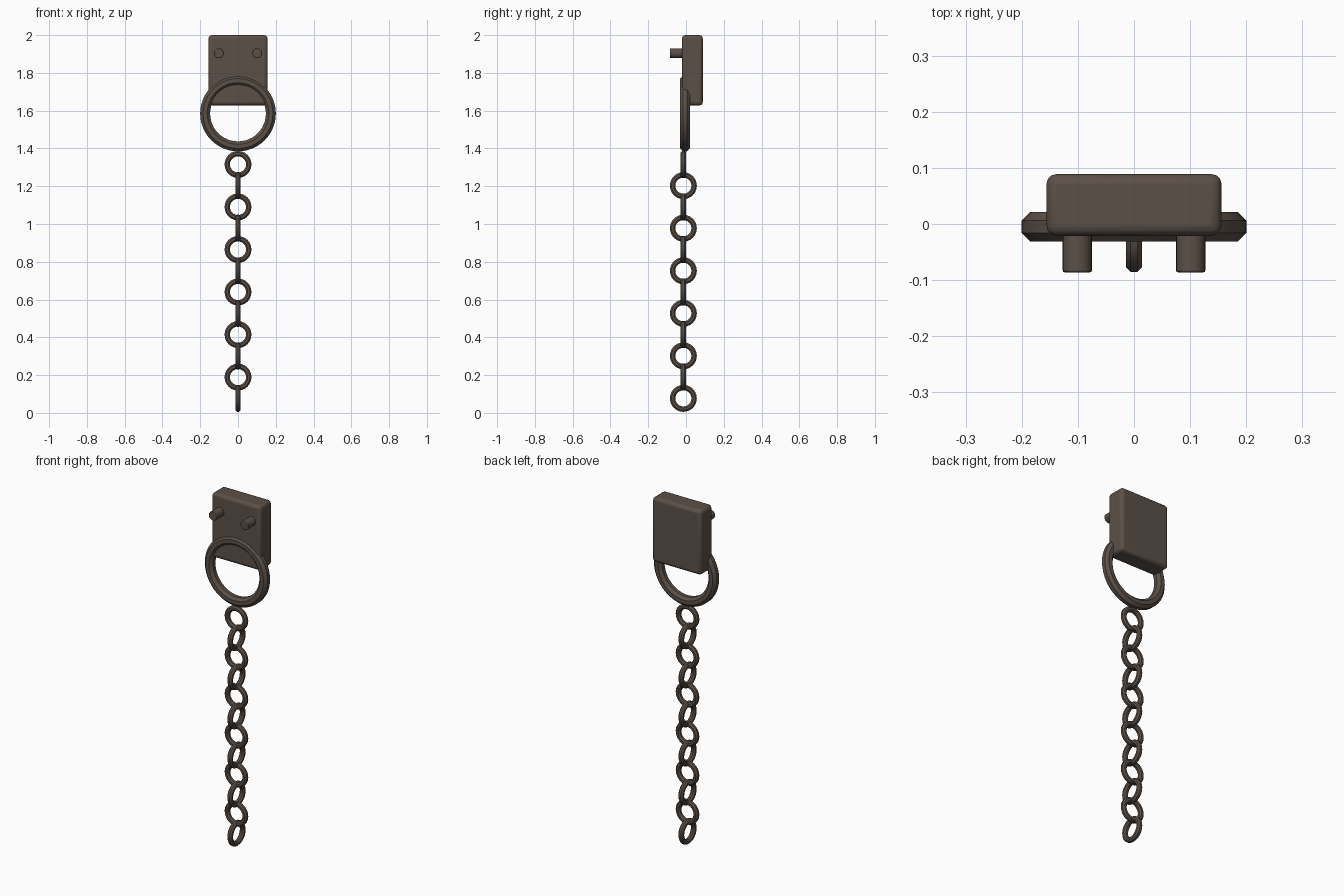
import bpy, math
from mathutils import Matrix

cube = bpy.data.objects.get("Cube")
if cube:
    bpy.data.objects.remove(cube, do_unlink=True)

# Single dark bronze metal
metal = bpy.data.materials.new("dark_bronze")
metal.use_nodes = True
color = (0.105, 0.08, 0.064, 1)
metal.diffuse_color = color
metal.node_tree.nodes["Principled BSDF"].inputs["Base Color"].default_value = color


def finish(name, bevel=0, segments=3, angle=30):
    obj = bpy.context.object
    obj.name = name
    obj.data.materials.append(metal)
    if bevel:
        mod = obj.modifiers.new("Bevel", "BEVEL")
        mod.width = bevel
        mod.segments = segments
        mod.limit_method = "ANGLE"
        mod.angle_limit = math.radians(40)
    bpy.ops.object.shade_smooth_by_angle(angle=math.radians(angle))
    return obj


def ring(name, major, minor, segments, y, z, turn=0):
    """Octagonal-section ring standing upright, turned about z."""
    bpy.ops.mesh.primitive_torus_add(
        major_radius=major, minor_radius=minor,
        major_segments=segments, minor_segments=8)
    obj = bpy.context.object
    # Rotate the section half a step so its flats face outward
    a = math.pi / 8
    for v in obj.data.vertices:
        r = math.hypot(v.co.x, v.co.y)
        dr, h = r - major, v.co.z
        new_r = major + dr * math.cos(a) - h * math.sin(a)
        v.co.x *= new_r / r
        v.co.y *= new_r / r
        v.co.z = dr * math.sin(a) + h * math.cos(a)
    obj.data.transform(Matrix.Rotation(turn, 4, "Z") @ Matrix.Rotation(math.pi / 2, 4, "X"))
    obj.location = (0, y, z)
    return finish(name)


# Mounting plate
bpy.ops.mesh.primitive_cube_add(size=1, location=(0, 0.034, 1.814))
plate = bpy.context.object
plate.scale = (0.312, 0.11, 0.372)
bpy.ops.object.transform_apply(location=False, rotation=False, scale=True)
finish("mounting_plate", 0.018)

# Pegs on the plate front
for side, x in (("left", 0.101), ("right", -0.101)):
    bpy.ops.mesh.primitive_cylinder_add(
        vertices=24, radius=0.026, depth=0.09,
        location=(x, -0.041, 1.904), rotation=(math.pi / 2, 0, 0))
    finish(side + "_peg", 0.003, 2)

# Large hanging ring
ring("large_ring", 0.174, 0.0285, 48, -0.005, 1.585)

# Chain of links, alternating a quarter turn
for i in range(12):
    ring(f"chain_link_{i + 1}", 0.057, 0.0155, 24, -0.014,
         1.3155 - i * 0.1126, math.pi / 2 * (i % 2))
